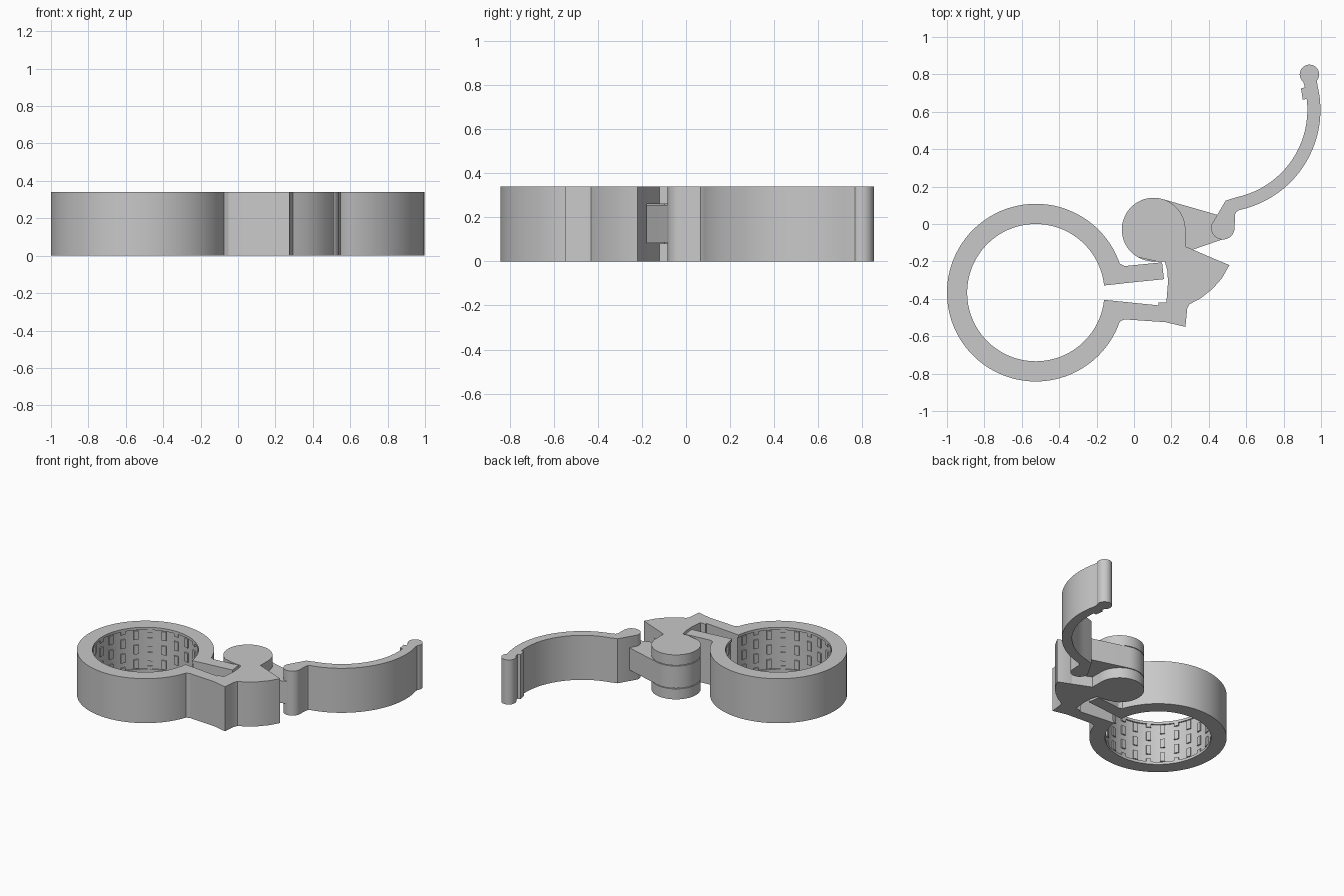
import bpy
import bmesh
from math import cos, sin, radians
from mathutils import Matrix

if "Cube" in bpy.data.objects:
    bpy.data.objects.remove(bpy.data.objects["Cube"])

HEIGHT = 0.34
RING = (-0.525, -0.367)
HUB = (0.105, -0.03)
KNUCKLE = (0.475, -0.02)
LEVER = (0.45, 0.61)
COLOUR = (0.58, 0.58, 0.58, 1)

grey = bpy.data.materials.new("plain grey")
grey.use_nodes = True
grey.diffuse_color = COLOUR
grey.node_tree.nodes["Principled BSDF"].inputs["Base Color"].default_value = COLOUR


def arc(center, radius, start, end, step=4):
    n = max(2, round(abs(end - start) / step))
    angles = [radians(start + (end - start) * i / n) for i in range(n + 1)]
    return [(center[0] + radius * cos(a), center[1] + radius * sin(a)) for a in angles]


def loft(name, sections):
    """Solid skinned through matching closed sections, capped at both ends."""
    bm = bmesh.new()
    loops = [[bm.verts.new(co) for co in section] for section in sections]
    n = len(loops[0])
    bm.faces.new(loops[0])
    bm.faces.new(loops[-1])
    for a, b in zip(loops, loops[1:]):
        for i in range(n):
            j = (i + 1) % n
            bm.faces.new((a[i], a[j], b[j], b[i]))
    bmesh.ops.recalc_face_normals(bm, faces=bm.faces)
    mesh = bpy.data.meshes.new(name)
    bm.to_mesh(mesh)
    bm.free()
    mesh.materials.append(grey)
    obj = bpy.data.objects.new(name, mesh)
    bpy.context.collection.objects.link(obj)
    return obj


def extrude(name, outline, z0=0.0, z1=HEIGHT):
    return loft(name, [[(x, y, z) for x, y in outline] for z in (z0, z1)])


def select(obj):
    bpy.ops.object.select_all(action='DESELECT')
    obj.select_set(True)
    bpy.context.view_layer.objects.active = obj


def smooth(obj):
    select(obj)
    bpy.ops.object.shade_smooth_by_angle(angle=radians(25))


# Split ring, revolved from a profile with a shallow recess inside
profile = [(0.475, 0), (0.475, HEIGHT), (0.367, HEIGHT), (0.367, 0.32),
           (0.377, 0.32), (0.377, 0.02), (0.367, 0.02), (0.367, 0)]
turns = arc((0, 0), 1, 6, 354)
smooth(loft("split_ring", [[(RING[0] + r * c, RING[1] + r * s, z) for r, z in profile]
                           for c, s in turns]))

# Free arm of the ring
extrude("upper_arm", [(-0.145, -0.326), (0.16, -0.295), (0.15, -0.205), (-0.05, -0.225),
                      (-0.076, -0.212), (-0.12, -0.22)])

# Lower arm and the jaw of the latch, full height
jaw = [(-0.12, -0.5), (-0.078, -0.522), (-0.05, -0.51), (0.17, -0.525), (0.275, -0.55),
       (0.285, -0.45), (0.295, -0.43), (0.36, -0.395), (0.42, -0.347), (0.47, -0.29),
       (0.51, -0.22), (0.41, -0.178), (0.22, -0.178), (0.165, -0.2), (0.178, -0.25),
       (0.182, -0.31), (0.173, -0.42), (0.13, -0.42), (0.13, -0.435), (-0.145, -0.407)]
smooth(extrude("lower_arm_and_jaw", jaw))

# Twin hinge plates above and below the link
plate = [(0.12, -0.2), (0.165, -0.2), (0.22, -0.178), (0.41, -0.178), (0.31, -0.135),
         (0.275, -0.12)] + arc(HUB, 0.17, -5, 240)
for name, z0, z1 in (("bottom_hinge_plate", 0, 0.08), ("top_hinge_plate", 0.26, HEIGHT)):
    smooth(extrude(name, plate, z0, z1))

# Staggered grip pads lining the ring
pads = []
for col in range(1, 24):
    rows = [0.06, 0.17, 0.28] if col % 2 else [0.032, 0.115, 0.225, 0.308]
    for z in rows:
        half = 0.012 if z in (0.032, 0.308) else 0.034
        box = [(0.367, -0.017), (0.38, -0.017), (0.38, 0.017), (0.367, 0.017)]
        pad = extrude("grip_pad", box, z - half, z + half)
        pad.data.transform(Matrix.Translation((*RING, 0))
                           @ Matrix.Rotation(radians(15 * col), 4, 'Z'))
        pads.append(pad)
select(pads[0])
for pad in pads:
    pad.select_set(True)
bpy.ops.object.join()
pads[0].name = "grip_pads"

# Tapered link between the plates and the lever, with its hinge pin
link = arc(HUB, 0.17, 74, 289) + arc(KNUCKLE, 0.058, -71, 74)
smooth(extrude("hinge_link", link, 0.085, 0.255))
smooth(extrude("hinge_pin", arc(HUB, 0.07, 0, 352, 8), 0.07, 0.27))

# Curved lever with rounded tip and catch
lever = arc(KNUCKLE, 0.063, 165, 360, 8) + [(0.54, 0.05), (0.547, 0.065)]
lever += arc(LEVER, 0.547, -78, 14)
lever += arc((0.938, 0.8), 0.052, -40, 230, 8)
lever += [(0.914, 0.73), (0.893, 0.725), (0.902, 0.665)]
lever += arc(LEVER, 0.477, 7, -78)
lever += [(0.49, 0.125)]
smooth(extrude("curved_lever", lever))
